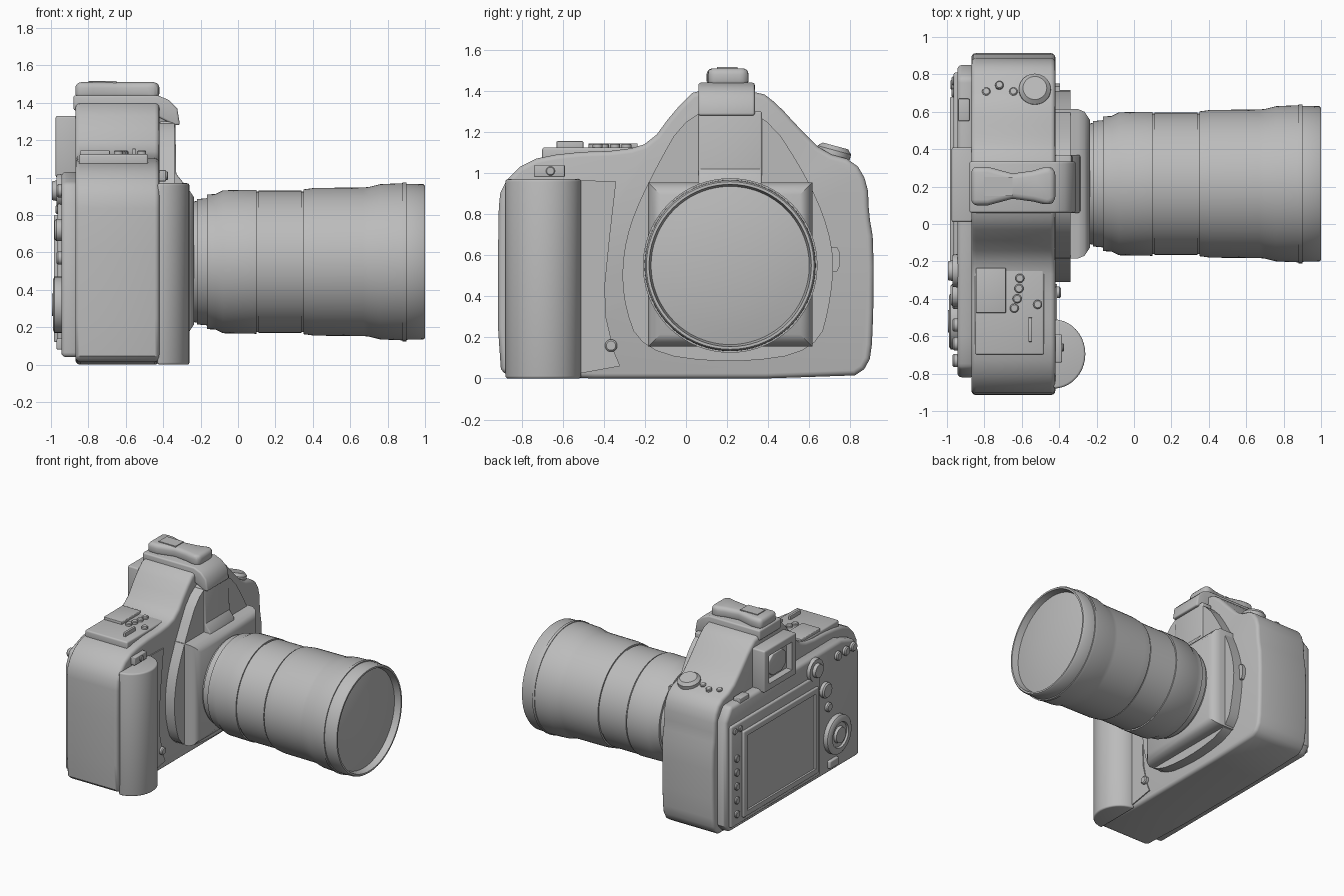
import bpy, bmesh, math
from mathutils import Vector

cube = bpy.data.objects.get("Cube")
if cube:
    bpy.data.objects.remove(cube, do_unlink=True)

grey = bpy.data.materials.new("plain grey")
grey.use_nodes = True
grey.diffuse_color = (0.5, 0.5, 0.5, 1)
grey.node_tree.nodes["Principled BSDF"].inputs["Base Color"].default_value = (0.5, 0.5, 0.5, 1)


def finish(name, bm):
    bmesh.ops.recalc_face_normals(bm, faces=bm.faces)
    mesh = bpy.data.meshes.new(name)
    bm.to_mesh(mesh)
    bm.free()
    mesh.materials.append(grey)
    ob = bpy.data.objects.new(name, mesh)
    bpy.context.scene.collection.objects.link(ob)
    bpy.ops.object.select_all(action='DESELECT')
    ob.select_set(True)
    bpy.context.view_layer.objects.active = ob
    bpy.ops.object.shade_smooth_by_angle(angle=math.radians(35))
    return ob


def rounded(pts, times=1):
    """Corner cutting that turns a coarse outline into a soft one."""
    for _ in range(times):
        out = []
        for i, p in enumerate(pts):
            a, b = Vector(p), Vector(pts[(i + 1) % len(pts)])
            out += [a.lerp(b, 0.25), a.lerp(b, 0.75)]
        pts = out
    return pts


def rect(a, b, c, d):
    return [(a, c), (b, c), (b, d), (a, d)]


def prism(name, pts, axis, lo, hi, bevel=0, inset=None):
    """Extrude an outline along an axis, round its edges, optionally sink its low face."""
    place = {'x': lambda p, t: (t, p[0], p[1]),
             'y': lambda p, t: (p[0], t, p[1]),
             'z': lambda p, t: (p[0], p[1], t)}[axis]
    bm = bmesh.new()
    low = [bm.verts.new(place(p, lo)) for p in pts]
    top = [bm.verts.new(place(p, hi)) for p in pts]
    bm.faces.new(low)
    bm.faces.new(top)
    n = len(pts)
    for i in range(n):
        j = (i + 1) % n
        bm.faces.new((low[i], low[j], top[j], top[i]))
    bmesh.ops.recalc_face_normals(bm, faces=bm.faces)
    if bevel:
        edges = [e for e in bm.edges if e.calc_face_angle(0) > 0.7]
        bmesh.ops.bevel(bm, geom=edges, offset=bevel, segments=3, profile=0.5,
                        affect='EDGES', clamp_overlap=False)
    if inset:
        bm.normal_update()
        k = 'xyz'.index(axis)
        face = max((f for f in bm.faces if f.normal[k] < -0.9), key=lambda f: f.calc_area())
        bmesh.ops.inset_region(bm, faces=[face], thickness=inset[0])
        bmesh.ops.inset_region(bm, faces=[face], thickness=0.004, depth=-inset[1])
    return finish(name, bm)


def lathe(name, profile, origin, direction, steps=32):
    """Spin (distance along axis, radius) pairs around a direction."""
    bm = bmesh.new()
    turn = Vector((0, 0, 1)).rotation_difference(Vector(direction)).to_matrix()
    rings = []
    for d, r in profile:
        if r == 0:
            rings.append([bm.verts.new(turn @ Vector((0, 0, d)) + Vector(origin))] * steps)
            continue
        rings.append([bm.verts.new(turn @ Vector((r * math.cos(a), r * math.sin(a), d)) + Vector(origin))
                      for a in (math.tau * i / steps for i in range(steps))])
    for p, q in zip(rings, rings[1:]):
        for i in range(steps):
            j = (i + 1) % steps
            corners = list(dict.fromkeys((p[i], p[j], q[j], q[i])))
            bm.faces.new(corners)
    return finish(name, bm)


def knob(name, origin, direction, r, h, steps=20):
    c = min(r, h) * 0.25
    return lathe(name, [(0, 0), (0, r), (h - c, r), (h, r - c), (h, 0)], origin, direction, steps)


BACK, UP, FRONT = (-1, 0, 0), (0, 0, 1), (1, 0, 0)

# Main body with the prism hump
body = [(-0.86, 0), (0.8, 0), (0.89, 0.06), (0.91, 0.2), (0.915, 0.66), (0.89, 0.8),
        (0.885, 0.95), (0.82, 1.06), (0.67, 1.1), (0.55, 1.22), (0.45, 1.33), (0.36, 1.4),
        (0.06, 1.42), (-0.06, 1.3), (-0.17, 1.15), (-0.3, 1.11), (-0.58, 1.1), (-0.78, 1.06),
        (-0.9, 0.94), (-0.915, 0.8), (-0.915, 0.06)]
prism("body", rounded(body), 'x', -0.87, -0.42, 0.025)

# Hand grip
grip = [(-0.43 + 0.17 * math.sin(a), -0.695 - 0.185 * math.cos(a))
        for a in (math.pi * i / 20 for i in range(21))]
prism("hand_grip", grip, 'z', 0.0, 0.97, 0.012)
prism("grip_panel", [(-0.54, 0.02), (-0.32, 0.06), (-0.35, 0.13), (-0.39, 0.3), (-0.395, 0.45),
                     (-0.37, 0.7), (-0.34, 0.96), (-0.54, 0.965)], 'x', -0.43, -0.412)
prism("shutter_button_base", rect(-0.74, -0.59, 0.98, 1.04), 'x', -0.45, -0.385, 0.006)
knob("shutter_button", (-0.39, -0.66, 1.01), FRONT, 0.022, 0.015)
knob("grip_latch", (-0.42, -0.365, 0.16), FRONT, 0.03, 0.03)
prism("lens_release", rounded(rect(0.69, 0.75, 0.52, 0.64)), 'x', -0.43, -0.395)

# Curved shroud and lens mount block
shroud = [(0.02, 1.32), (-0.19, 0.95), (-0.3, 0.68), (-0.315, 0.4), (-0.22, 0.13), (0.21, 0.07),
          (0.64, 0.13), (0.71, 0.4), (0.72, 0.65), (0.61, 0.95), (0.37, 1.32)]
prism("shroud", rounded(shroud, 2), 'x', -0.43, -0.34)
bm = bmesh.new()
rings = []
for x, h in ((-0.43, 0.4), (-0.3, 0.4), (-0.265, 0.385), (-0.235, 0.34)):
    rings.append([bm.verts.new((x, 0.215 + h * sy, 0.555 + h * sz))
                  for sy, sz in ((-1, -1), (1, -1), (1, 1), (-1, 1))])
for p, q in zip(rings, rings[1:]):
    for i in range(4):
        j = (i + 1) % 4
        bm.faces.new((p[i], p[j], q[j], q[i]))
bm.faces.new(rings[0])
bm.faces.new(rings[-1])
finish("mount_block", bm)
prism("mount_ramp", [(-0.42, 0.9), (-0.28, 0.9), (-0.29, 0.97), (-0.33, 1.02), (-0.335, 1.3), (-0.42, 1.3)],
      'y', 0.06, 0.37, 0.01)

# Lens barrel, with rings, grooves and domed glass
barrel = [(-0.26, 0), (-0.26, 0.32), (-0.22, 0.325), (-0.22, 0.335), (-0.165, 0.34), (-0.165, 0.36),
          (-0.12, 0.362), (-0.08, 0.382), (0.1, 0.385), (0.1, 0.375), (0.11, 0.375), (0.11, 0.38),
          (0.34, 0.38), (0.34, 0.375), (0.35, 0.375), (0.35, 0.387), (0.41, 0.395), (0.67, 0.397),
          (0.7, 0.4), (0.76, 0.415), (0.88, 0.42), (0.88, 0.425), (0.9, 0.425), (0.9, 0.417),
          (0.99, 0.415), (1.0, 0.408), (1.0, 0.395), (0.95, 0.385), (0.965, 0.31),
          (0.98, 0.2), (0.987, 0.1), (0.99, 0)]
lathe("lens", barrel, (0, 0.215, 0.55), FRONT, 72)

# Flash hood and accessory hump on the prism
hood = [(-0.88, 1.36), (-0.88, 1.44), (-0.43, 1.44), (-0.37, 1.415), (-0.325, 1.37), (-0.31, 1.28),
        (-0.34, 1.28), (-0.42, 1.32)]
prism("flash_hood", hood, 'y', 0.06, 0.335, 0.012)
hump = [(-0.87, 0.1), (-0.78, 0.1), (-0.65, 0.135), (-0.54, 0.12), (-0.46, 0.1), (-0.42, 0.12),
        (-0.42, 0.29), (-0.46, 0.31), (-0.54, 0.285), (-0.65, 0.27), (-0.78, 0.305), (-0.87, 0.305)]
prism("top_hump", hump, 'z', 1.42, 1.51, 0.03)
prism("hump_plate", rect(-0.8, -0.65, 0.15, 0.25), 'z', 1.5, 1.516)

# Viewfinder
prism("viewfinder", rect(0.01, 0.41, 1.0, 1.33), 'x', -0.975, -0.85, 0.012, (0.06, 0.05))
prism("eyepiece_glass", rounded(rect(0.1, 0.32, 1.08, 1.25)), 'x', -0.95, -0.9, 0.008)

# Rear panel and screen
rear = [(-0.82, 0.04), (0.8, 0.04), (0.85, 0.1), (0.85, 0.92), (0.78, 1.02), (-0.6, 1.03),
        (-0.77, 0.97), (-0.82, 0.86)]
prism("rear_panel", rear, 'x', -0.945, -0.85, 0.025)
prism("screen_surround", rect(-0.3, 0.81, 0.08, 0.88), 'x', -0.965, -0.92, 0.012)
prism("screen", rect(-0.26, 0.68, 0.12, 0.8), 'x', -0.985, -0.94, 0.008, (0.05, 0.012))

# Rear buttons and dials
for z in (0.17, 0.28, 0.39, 0.5, 0.61):
    knob("side_button", (-0.96, 0.745, z), BACK, 0.028, 0.02)
for y in (0.7, 0.765):
    knob("upper_left_button", (-0.94, y, 0.83), BACK, 0.024, 0.035)
lathe("rear_dial", [(0, 0), (0, 0.15), (0.04, 0.15), (0.05, 0.135), (0.05, 0.1), (0.035, 0.095),
                    (0.035, 0.065), (0.055, 0.06), (0.055, 0)], (-0.94, -0.52, 0.32), BACK, 40)
lathe("thumb_stick", [(0, 0), (0, 0.09), (0.03, 0.085), (0.03, 0.055), (0.055, 0.05), (0.055, 0)],
      (-0.94, -0.25, 0.93), BACK)
knob("rear_middle_button", (-0.94, -0.38, 0.72), BACK, 0.06, 0.04)
knob("rear_small_button", (-0.94, -0.42, 0.57), BACK, 0.035, 0.03)
for y in (-0.54, -0.64, -0.73):
    knob("rear_upper_button", (-0.94, y, 0.93), BACK, 0.035, 0.03)
prism("rear_switch", rect(-0.53, -0.42, 0.08, 0.14), 'x', -0.97, -0.93, 0.008)
prism("rear_top_switch", rect(-0.94, -0.88, 0.55, 0.67), 'z', 1.0, 1.045, 0.006)

# Top deck, right hand side
prism("top_deck", rect(-0.85, -0.48, -0.7, -0.2), 'z', 1.05, 1.125, 0.012)
prism("top_display", rect(-0.845, -0.685, -0.475, -0.235), 'z', 1.11, 1.145, 0.005)
for x, y in ((-0.61, -0.29), (-0.615, -0.345), (-0.625, -0.4), (-0.64, -0.45), (-0.515, -0.43)):
    knob("top_button", (x, y, 1.12), UP, 0.024, 0.025)
prism("top_slider", rect(-0.565, -0.545, -0.63, -0.5), 'z', 1.11, 1.155, 0.004)

# Top deck, left hand side
tilt = (0, 0.27, 1)
knob("mode_dial", (-0.53, 0.705, 1.05), tilt, 0.085, 0.085, 32)
for x, y in ((-0.79, 0.7), (-0.72, 0.735), (-0.645, 0.7)):
    knob("left_button", (x, y, 1.065), tilt, 0.022, 0.04)
